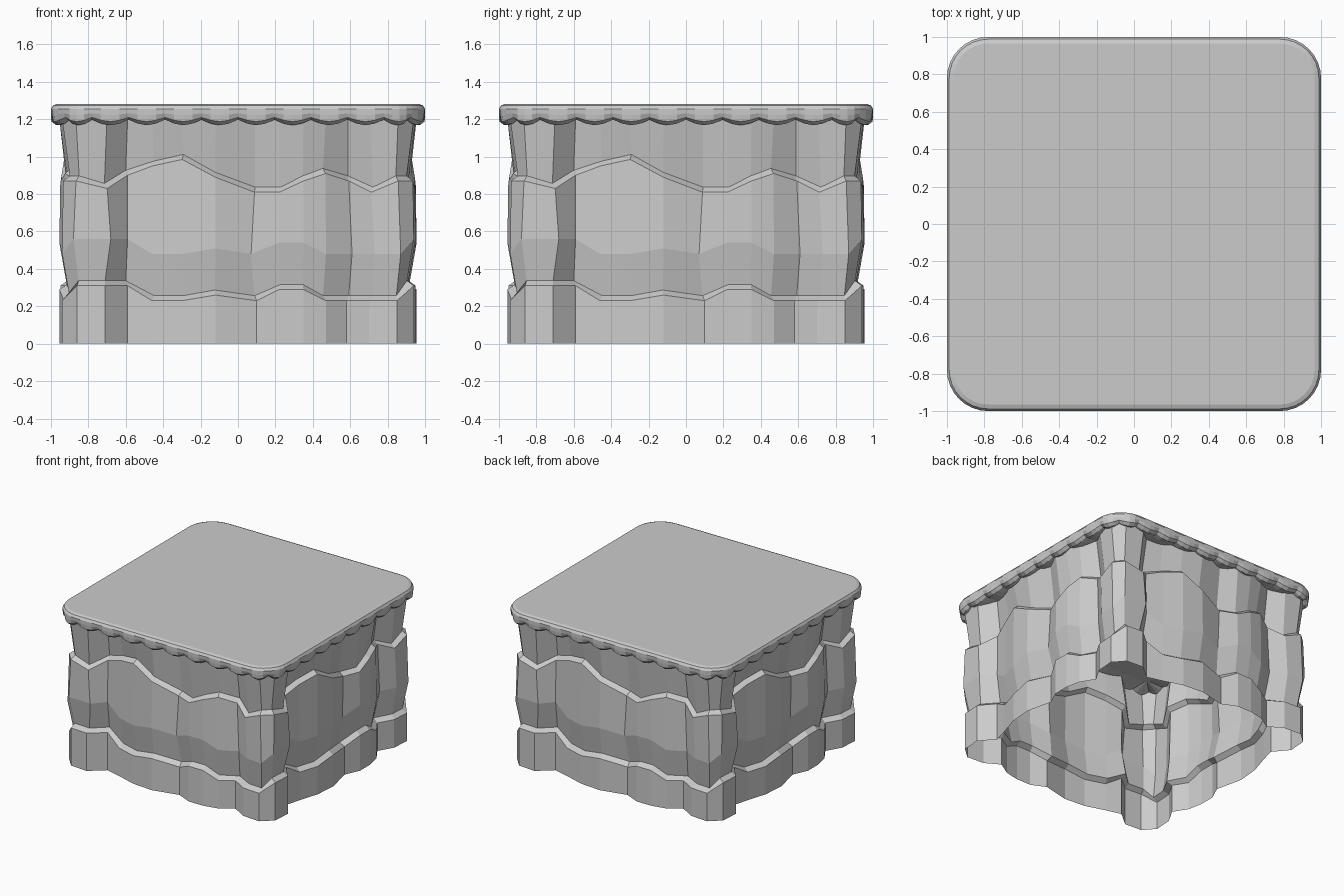
import bpy
from math import sin, cos, pi
from mathutils import Vector

if "Cube" in bpy.data.objects:
    bpy.data.objects.remove(bpy.data.objects["Cube"])


def make(name, rings, cap_first=False, cap_last=False):
    """Skin closed rings of equal length into a flat-shaded mesh."""
    n = len(rings[0])
    verts = [v for ring in rings for v in ring]
    faces = []
    for k in range(len(rings) - 1):
        for i in range(n):
            j = (i + 1) % n
            faces.append((k * n + i, k * n + j, (k + 1) * n + j, (k + 1) * n + i))
    if cap_first:
        faces.append(tuple(reversed(range(n))))
    if cap_last:
        faces.append(tuple((len(rings) - 1) * n + i for i in range(n)))
    me = bpy.data.meshes.new(name)
    me.from_pydata(verts, [], faces)
    me.update()
    ob = bpy.data.objects.new(name, me)
    bpy.context.collection.objects.link(ob)
    return ob


# Rock columns of one side: along, outward depth, lower ledge z, upper ledge z, sway at mid height
side = [
    (-.86, .94, .31, .87, -.02), (-.71, .95, .31, .83, .03), (-.59, .85, .31, .90, 0),
    (-.46, .885, .23, .95, 0), (-.30, .935, .23, .985, 0), (-.12, .95, .26, .89, 0),
    (.10, .90, .23, .81, -.03), (.22, .955, .29, .81, 0), (.35, .955, .29, .87, 0),
    (.47, .93, .23, .91, 0), (.58, .86, .23, .87, .03), (.70, .93, .23, .81, .03),
    (.85, .94, .23, .87, .02)]

# Repeat the side four times around the block
plan = []
for q in range(4):
    c, s = cos(q * pi / 2), sin(q * pi / 2)
    for x, d, z1, z2, sway in side:
        plan.append((Vector((x * c + d * s, x * s - d * c)), z1, z2, Vector((c, s)) * sway))


def cliff_ring(inset, height, sway=0):
    ring, n = [], len(plan)
    for i, (p, z1, z2, sw) in enumerate(plan):
        t = plan[(i + 1) % n][0] - plan[i - 1][0]
        normal = Vector((t.y, -t.x)).normalized()
        v = p - normal * inset + sw * sway
        ring.append((v.x, v.y, height(z1, z2)))
    return ring


# Cliff wall: three stacked tiers split by sloped ledges, open below
make("cliff_wall", [
    cliff_ring(0, lambda a, b: 0),
    cliff_ring(0, lambda a, b: a),
    cliff_ring(.04, lambda a, b: a + .027, .4),
    cliff_ring(0, lambda a, b: a + .25, 1),
    cliff_ring(.005, lambda a, b: b, .4),
    cliff_ring(.042, lambda a, b: b + .027, .3),
    cliff_ring(.0, lambda a, b: 1.2, .3)])

# Rounded-square outline with ten scallops per side
R, SEG = .22, 4
C = 1 - R
outline = []
for q in range(4):
    c, s = cos(q * pi / 2), sin(q * pi / 2)
    pts = [(-C + 2 * C * i / (8 * SEG), -C, -pi / 2, i) for i in range(8 * SEG)]
    pts += [(C, -C, -pi / 2 + pi / 2 * i / (2 * SEG), i) for i in range(2 * SEG)]
    for x, y, a, i in pts:
        outline.append((x * c - y * s, x * s + y * c, a + q * pi / 2, sin(pi * (i % SEG) / SEG)))


def turf_ring(inset, z, drop=0, puff=0):
    return [(x + (R - inset + puff * w) * cos(a), y + (R - inset + puff * w) * sin(a), z - drop * w)
            for x, y, a, w in outline]


# Top slab with rolled edge and scalloped skirt
make("grass_top", [
    turf_ring(.2, 1.20, .005),
    turf_ring(.08, 1.198, .02),
    turf_ring(.04, 1.198, .03, .012),
    turf_ring(.018, 1.21, .022, .016),
    turf_ring(.004, 1.232, .01, .004),
    turf_ring(0, 1.255),
    turf_ring(.012, 1.274),
    turf_ring(.035, 1.282)], True, True)
